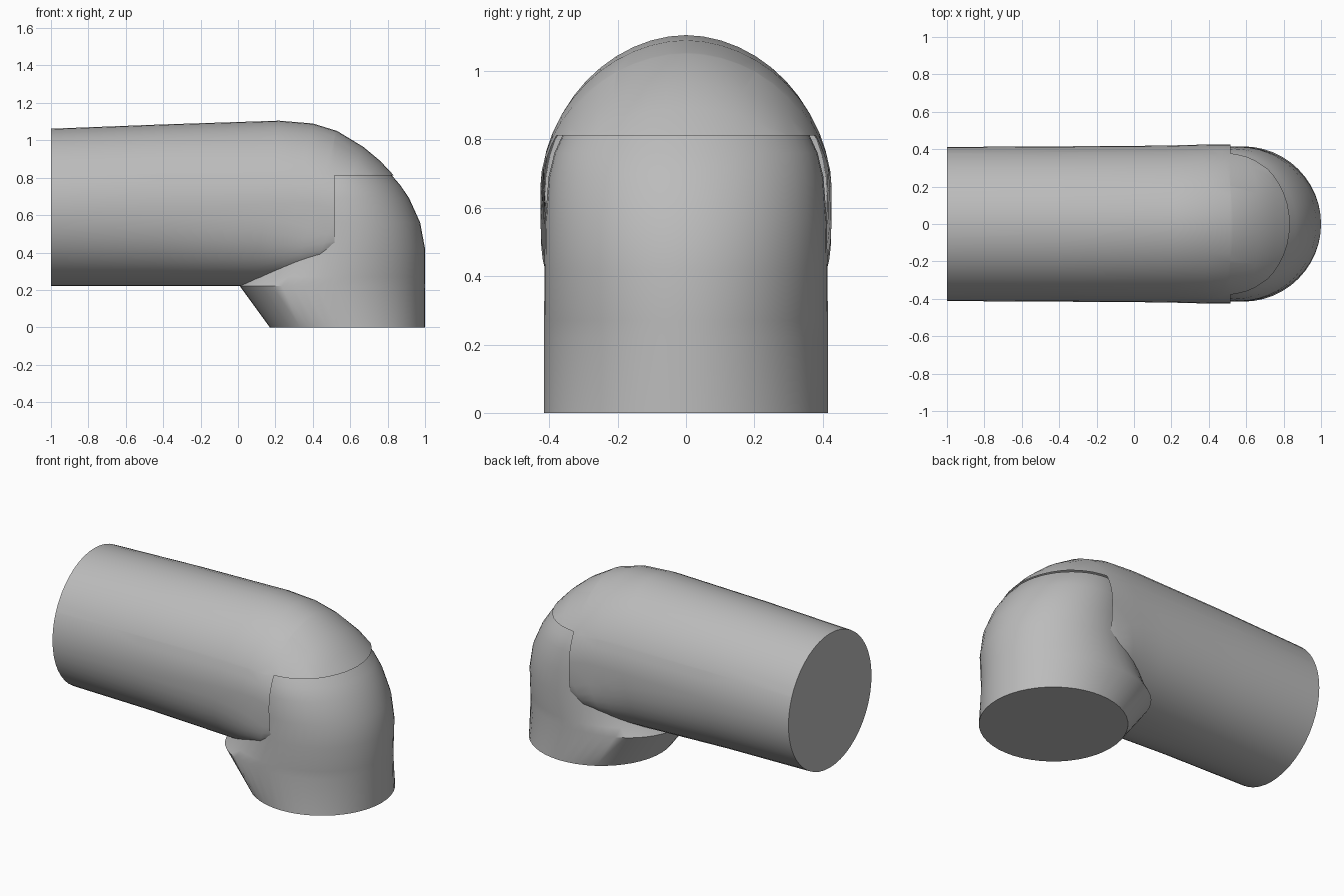
import bpy, bmesh, math
from mathutils import Vector

old = bpy.data.objects.get("Cube")
if old:
    bpy.data.objects.remove(old, do_unlink=True)

grey = bpy.data.materials.new("pipe_grey")
grey.use_nodes = True
grey.diffuse_color = (0.5, 0.5, 0.5, 1)
grey.node_tree.nodes["Principled BSDF"].inputs["Base Color"].default_value = (0.5, 0.5, 0.5, 1)
SIDES = 48


def section(inner, outer, half_width, power, outer_power=2):
    """Closed ring across the pipe; the powers shape its inner and outer halves."""
    a = Vector((inner[0], 0, inner[1]))
    b = Vector((outer[0], 0, outer[1]))
    points = []
    for i in range(SIDES):
        t = math.tau * i / SIDES
        c, s = math.cos(t), math.sin(t)
        e = 2 / (power if c < 0 else outer_power)
        along = math.copysign(abs(c) ** e, c)
        across = math.copysign(abs(s) ** e, s) * half_width
        points.append((a + b) / 2 + (b - a) / 2 * along + Vector((0, across, 0)))
    return points


def loft(name, sections, trim=None):
    bm = bmesh.new()
    rings = [[bm.verts.new(p) for p in section(*s)] for s in sections]
    for r, q in zip(rings, rings[1:]):
        for i in range(SIDES):
            j = (i + 1) % SIDES
            bm.faces.new((r[i], r[j], q[j], q[i]))
    bm.faces.new(rings[0])
    bm.faces.new(rings[-1])
    bmesh.ops.recalc_face_normals(bm, faces=bm.faces)
    if trim:
        # Cut the notch that the downpipe shows through
        x, z = trim
        for co, no in (((x, 0, 0), (1, 0, 0)), ((0, 0, z), (0, 0, 1))):
            geom = bm.verts[:] + bm.edges[:] + bm.faces[:]
            bmesh.ops.bisect_plane(bm, geom=geom, plane_co=co, plane_no=no)
        gone = [f for f in bm.faces if f.calc_center_median().x > x
                and f.calc_center_median().z < z]
        bmesh.ops.delete(bm, geom=gone, context='FACES')
    mesh = bpy.data.meshes.new(name)
    bm.to_mesh(mesh)
    bm.free()
    mesh.materials.append(grey)
    obj = bpy.data.objects.new(name, mesh)
    bpy.context.collection.objects.link(obj)
    bpy.ops.object.select_all(action='DESELECT')
    obj.select_set(True)
    bpy.context.view_layer.objects.active = obj
    bpy.ops.object.shade_smooth_by_angle(angle=math.radians(35))


# Horizontal pipe with the domed top of the bend
loft("horizontal_pipe", [
    ((-1, .22), (-1, 1.062), .412, 2),
    ((-.45, .22), (-.4, 1.085), .415, 2.15),
    ((.08, .22), (.22, 1.105), .419, 2.5, 1.92),
    ((.22, .24), (.4, 1.09), .423, 3, 1.92),
    ((.3, .27), (.53, 1.05), .426, 3.6, 1.92),
    ((.4, .3), (.67, .965), .426, 4.5),
    ((.45, .34), (.76, .89), .421, 4.5),
    ((.47, .36), (.833, .812), .417, 4.5),
    ((.5, .38), (.905, .7), .412, 4.5),
], trim=(.515, .812))

# Downpipe with a broad gusset under the horizontal pipe
loft("downpipe", [
    ((.17, 0), (1, 0), .415, 2),
    ((.01, .22), (1, .22), .415, 2.3),
    ((.04, .27), (1, .27), .415, 2.1),
    ((.12, .42), (1, .42), .414, 2),
    ((.15, .56), (.974, .56), .412, 2),
    ((.15, .69), (.915, .69), .402, 2),
    ((.15, .76), (.868, .76), .385, 2),
    ((.15, .815), (.82, .815), .36, 2),
])
